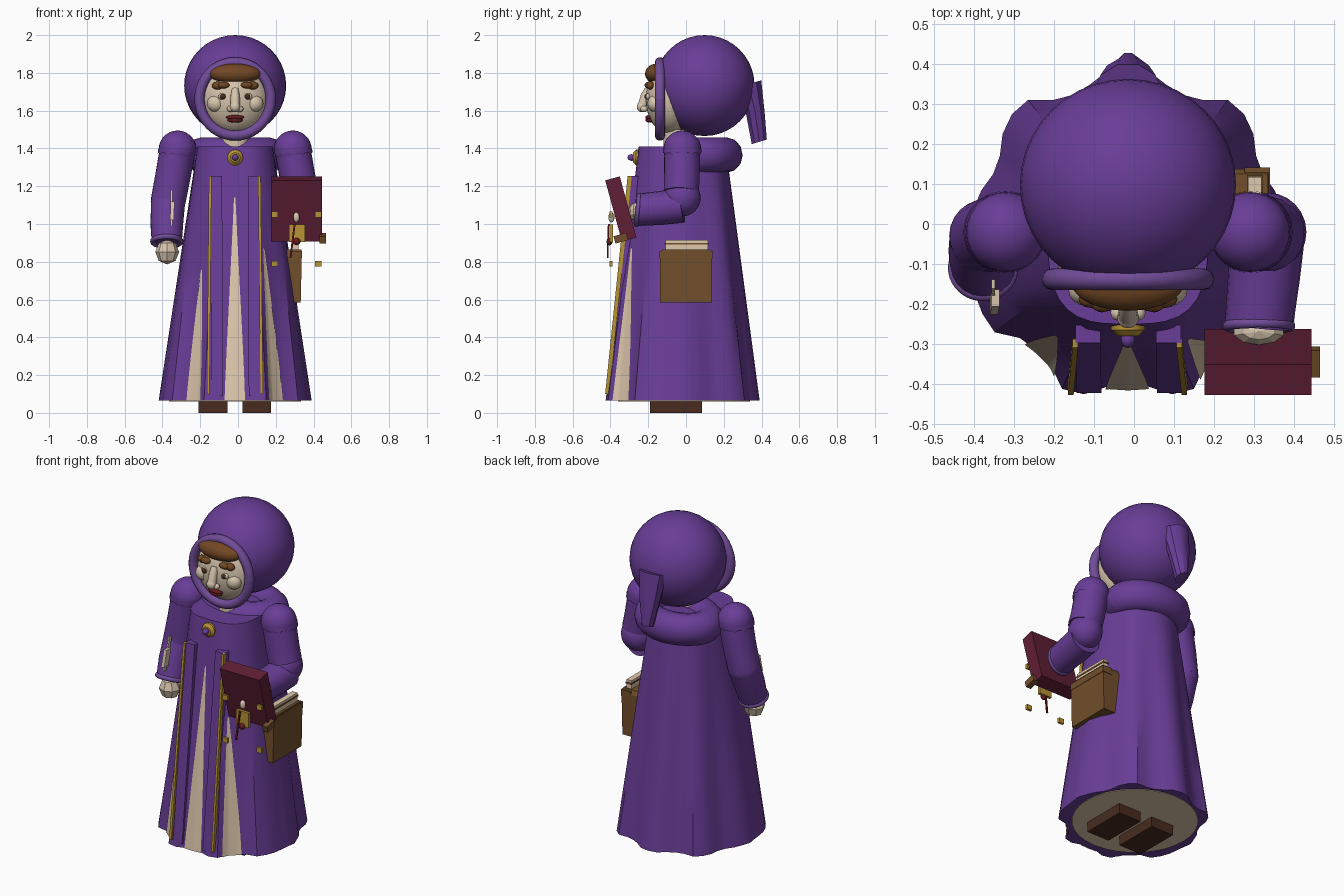
import bpy, bmesh, math
from mathutils import Vector, Euler

if "Cube" in bpy.data.objects:
    bpy.data.objects.remove(bpy.data.objects["Cube"])

CX = -0.015  # figure's centre line


def material(name, rgb):
    m = bpy.data.materials.new(name)
    m.diffuse_color = (*rgb, 1)
    m.use_nodes = True
    m.node_tree.nodes["Principled BSDF"].inputs["Base Color"].default_value = m.diffuse_color
    return m


PURPLE = material("robe purple", (0.140, 0.047, 0.310))
TRIM = material("trim purple", (0.165, 0.072, 0.315))
CREAM = material("underskirt cream", (0.74, 0.58, 0.42))
SKIN = material("pale skin", (0.68, 0.56, 0.42))
GOLD = material("gold", (0.48, 0.29, 0.035))
LEATHER = material("leather brown", (0.165, 0.078, 0.024))
HAIR = material("hair brown", (0.17, 0.063, 0.017))
BOOT = material("boot brown", (0.065, 0.024, 0.014))
BURGUNDY = material("book burgundy", (0.115, 0.013, 0.035))
RED = material("dark red", (0.13, 0.011, 0.014))


def finish(name, bm, mat, angle=35):
    bmesh.ops.recalc_face_normals(bm, faces=bm.faces)
    me = bpy.data.meshes.new(name)
    bm.to_mesh(me)
    bm.free()
    me.materials.append(mat)
    ob = bpy.data.objects.new(name, me)
    bpy.context.collection.objects.link(ob)
    if angle:
        bpy.ops.object.select_all(action='DESELECT')
        ob.select_set(True)
        bpy.context.view_layer.objects.active = ob
        bpy.ops.object.shade_smooth_by_angle(angle=math.radians(angle))
    return ob


def loft(name, rings, mat, closed=True, caps=True, angle=35):
    bm = bmesh.new()
    rows = [[bm.verts.new(p) for p in r] for r in rings]
    n = len(rows[0])
    for a, b in zip(rows, rows[1:]):
        for i in range(n if closed else n - 1):
            j = (i + 1) % n
            bm.faces.new((a[i], a[j], b[j], b[i]))
    if caps and closed:
        bm.faces.new(rows[0])
        bm.faces.new(rows[-1])
    return finish(name, bm, mat, angle)


def ball(name, loc, size, mat, seg=24, angle=60):
    bm = bmesh.new()
    bmesh.ops.create_uvsphere(bm, u_segments=seg, v_segments=max(4, seg // 2), radius=1)
    for v in bm.verts:
        v.co = Vector(a * b for a, b in zip(v.co, size)) + Vector(loc)
    return finish(name, bm, mat, angle)


def box(name, loc, dims, mat, rot=(0, 0, 0)):
    bm = bmesh.new()
    bmesh.ops.create_cube(bm, size=1)
    e = Euler(rot).to_matrix()
    for v in bm.verts:
        v.co = e @ Vector(a * b for a, b in zip(v.co, dims)) + Vector(loc)
    return finish(name, bm, mat, 0)


def ring(name, loc, rx, ry, minor, mat, rot=(0, 0, 0), squash=1.0):
    e, rings = Euler(rot).to_matrix(), []
    for i in range(41):
        t = math.tau * i / 40
        rings.append([e @ Vector(((rx + minor * math.cos(u)) * math.cos(t),
                                  (ry + minor * math.cos(u)) * math.sin(t),
                                  minor * squash * math.sin(u))) + Vector(loc)
                      for u in (math.tau * k / 12 for k in range(12))])
    return loft(name, rings, mat, caps=False, angle=70)


def tube(name, pts, radii, mat, n=20, angle=60):
    pts, rings = [Vector(p) for p in pts], []
    for i, p in enumerate(pts):
        d = pts[min(i + 1, len(pts) - 1)] - pts[max(i - 1, 0)]
        q = d.to_track_quat('Z', 'X')
        rings.append([p + q @ Vector((radii[i] * math.cos(t), radii[i] * math.sin(t), 0))
                      for t in (math.tau * k / n for k in range(n))])
    return loft(name, rings, mat, angle=angle)


def bar(name, top, bottom, w, d, mat):
    return loft(name, [[(x + sx * w / 2, y + sy * d / 2, z) for sx, sy in
                        ((-1, -1), (1, -1), (1, 1), (-1, 1))] for x, y, z in (top, bottom)], mat, angle=0)


# Robe: folded hem (radii from front to back, mirrored) blending up into a squarish chest
HEM = [.395, .395, .425, .43, .388, .378, .382, .42, .42, .415, .405, .40, .405,
       .39, .38, .365, .37, .395, .41, .41, .375, .365, .375, .40, .405]
N, STEP = 48, 7.5
Z0, Z1 = 0.065, 1.41


def column(k, z):
    k %= N
    f = math.tau * k / N
    s, c = math.sin(f), math.cos(f)
    n, b = (3.2, 0.235) if c > 0 else (2.2, 0.225)
    top = ((abs(s) / 0.2) ** n + (abs(c) / b) ** n) ** (-1 / n)
    t = (z - Z0) / (Z1 - Z0)
    r = HEM[min(k, N - k)] * (1 - t) + top * t
    return Vector((CX + r * s, -0.015 - r * c, z))


def surface(deg, z):
    k = math.floor(deg / STEP)
    return column(k, z).lerp(column(k + 1, z), deg / STEP - k)


levels = [Z0 + (Z1 - Z0) * i / 6 for i in range(7)]
loft("robe", [[column(k, z) for k in range(N)] for z in levels], PURPLE, angle=35)
loft("underskirt_base", [[(CX + r * math.cos(t), -0.01 + r * math.sin(t), z)
                          for t in (math.tau * k / 32 for k in range(32))]
                         for z, r in ((0.06, 0.35), (0.12, 0.32))], CREAM)

# Cream gores showing between the front folds
for name, lo, hi, tip, ztip in (("centre_gore", -8, 7.5, -0.5, 1.14), ("left_gore", -42, -27, -34, 0.76),
                                ("right_gore", 26, 41, 29, 0.87)):
    rows = []
    for i in range(13):
        t = i / 12
        z = Z0 + (ztip - Z0) * t
        w = t ** 1.4
        a, b = lo + (tip - 0.8 - lo) * w, hi + (tip + 0.8 - hi) * w
        row = []
        for j in range(13):
            p = surface(a + (b - a) * j / 12, z)
            row.append(p + Vector((p.x - CX, p.y, 0)).normalized() * 0.006)
        rows.append(row)
    loft(name, rows, CREAM, closed=False)

# Front bands with gold piping
for side, xt, xb, gt, gb in (("left", -.115, -.112, -.147, -.158), ("right", .086, .088, .113, .126)):
    bar(side + "_band", (xt, -.275, 1.255), (xb, -.40, .09), 0.062, 0.045, PURPLE)
    bar(side + "_piping", (gt, -.298, 1.255), (gb, -.417, .10), 0.014, 0.022, GOLD)

# Boots
for side, x in (("left", -0.1325), ("right", 0.10)):
    box(side + "_boot", (x, -0.053, 0.05), (0.152, 0.275, 0.10), BOOT)

# Hood with rim, hanging point and collar
ball("hood", (CX, 0.098, 1.733), (0.27, 0.265, 0.267), PURPLE, 40)
ring("hood_rim", (CX, -0.138, 1.662), 0.189, 0.194, 0.027, TRIM, rot=(math.pi / 2, 0, 0))
loft("hood_point", [[(CX + r * math.cos(t), y + ry * math.sin(t), z + 0.3 * ry * math.sin(t) * s)
                     for t in (math.tau * k / 10 for k in range(10))]
                    for r, y, ry, z, s in ((.085, .33, .072, 1.74, 1), (.065, .365, .053, 1.6, 0),
                                           (.03, .388, .042, 1.435, 1))], PURPLE)
ring("hood_collar", (CX, 0.085, 1.365), 0.18, 0.13, 0.085, PURPLE, squash=1.1)

# Head and face
tube("neck", [(CX, -0.045, 1.38), (CX, -0.045, 1.50)], [0.075, 0.075], SKIN)
ball("head", (CX, -0.085, 1.662), (0.178, 0.128, 0.187), SKIN, 32)
ball("fringe", (CX, -0.155, 1.795), (0.136, 0.062, 0.054), HAIR)
for s in (-1, 1):
    side = "left" if s < 0 else "right"
    ball(side + "_cheek", (CX + s * .102, -.165, 1.638), (.047, .04, .045), SKIN, 16)
    ball(side + "_eye", (CX + s * .068, -.198, 1.675), (.022, .016, .018), SKIN, 12)
    ball(side + "_pupil", (CX + s * .066, -.208, 1.675), (.015, .013, .015), BOOT, 12)
    ball(side + "_brow_inner", (CX + s * .062, -.198, 1.735), (.034, .022, .018), HAIR, 12)
    ball(side + "_brow_outer", (CX + s * .092, -.188, 1.733), (.032, .022, .022), HAIR, 12)
    ball(side + "_nostril", (CX + s * .024, -.222, 1.609), (.02, .02, .017), SKIN, 12)
tube("nose_bridge", [(CX, -.20, 1.715), (CX, -.215, 1.68), (CX, -.232, 1.62)], [.018, .024, .026], SKIN, 12)
ball("nose_tip", (CX, -.235, 1.62), (.028, .026, .028), SKIN, 14)
ball("upper_lip", (CX, -.196, 1.565), (.05, .02, .012), RED, 14)
ball("lower_lip", (CX, -.193, 1.550), (.042, .022, .014), RED, 14)

# Brooch
tube("brooch", [(CX, -.235, 1.352), (CX, -.265, 1.352), (CX, -.28, 1.352)], [.042, .042, .026], GOLD, 16, 30)
ball("brooch_gem", (CX, -.288, 1.352), (.018, .022, .018), PURPLE, 12)

# Sleeves: one hangs down, one is bent forward
for side, x in (("left", -0.32), ("right", 0.29)):
    ball(side + "_shoulder_puff", (x, -0.02, 1.395), (0.1, 0.1, 0.1), PURPLE, 28)
    tops, zig = [], []
    for k in range(48):  # scalloped lower edge of the puff
        t = math.tau * k / 48
        c = Vector((x + 0.102 * math.cos(t), -0.02 + 0.102 * math.sin(t), 0))
        tops.append(c + Vector((0, 0, 1.40)))
        zig.append(c + Vector((math.copysign(.004, x), 0, 1.365 + 0.014 * abs(math.sin(t * 6)))))
    loft(side + "_puff_hem", [tops, zig], PURPLE, caps=False)
tube("left_upper_sleeve", [(-.32, -.02, 1.39), (-.345, -.022, 1.25), (-.37, -.03, 1.12)], [.095, .094, .092], PURPLE)
ball("left_elbow", (-.37, -.03, 1.12), (.092, .092, .092), PURPLE)
tube("left_forearm", [(-.37, -.03, 1.12), (-.377, -.075, 1.0), (-.377, -.11, .905)], [.091, .087, .08], PURPLE)
ring("left_cuff", (-.377, -.11, .908), .074, .074, .014, TRIM, rot=(-0.36, 0, 0))
ball("left_hand", (-.375, -.12, .852), (.063, .06, .066), SKIN, 8, angle=0)
tube("right_upper_sleeve", [(.29, -.02, 1.39), (.315, -.022, 1.25), (.335, -.025, 1.17)], [.095, .095, .094], PURPLE)
ball("right_elbow", (.335, -.02, 1.14), (.096, .098, .1), PURPLE)
tube("right_forearm", [(.335, -.02, 1.10), (.325, -.13, 1.085), (.312, -.255, 1.075)], [.093, .09, .085], PURPLE)
ring("right_cuff", (.312, -.255, 1.075), .078, .078, .013, TRIM, rot=(math.pi / 2 - 0.1, 0, 0))
ball("right_hand", (.312, -.268, 1.065), (.068, .036, .05), SKIN, 10, angle=0)

# Quill tucked along the hanging sleeve
bar("quill_shaft", (-.352, -.150, 1.18), (-.352, -.205, 0.99), .009, .022, SKIN)
bar("quill_vane", (-.346, -.185, 1.12), (-.350, -.205, 1.02), .020, .042, SKIN)

# Book with clasp, corner studs, emblem and ribbon
TILT = math.radians(15.3)
box("book", (.31, -.345, 1.08), (.268, .08, .335), BURGUNDY, rot=(TILT, 0, 0))
box("book_clasp", (.448, -.345, .925), (.034, .07, .04), LEATHER, rot=(TILT, 0, 0))
for i, (x, z) in enumerate(((.195, 1.05), (.425, 1.05), (.195, .79), (.425, .79))):
    box("book_stud_%d" % (i + 1), (x, -.397, z), (.033, .014, .03), GOLD)
box("book_plate", (.312, -.395, .952), (.085, .018, .092), GOLD)
ball("book_emblem", (.309, -.395, 1.035), (.018, .016, .028), SKIN, 10)
ball("ribbon_seal", (.311, -.405, .907), (.02, .016, .02), RED, 12)
bar("ribbon", (.30, -.41, 1.00), (.278, -.415, .82), .010, .008, RED)

# Satchel at the hip with a book inside
loft("satchel", [[(x, y, z) for x, y in ((.22, -w), (o, -w), (o, w), (.22, w))]
                 for z, w, o in ((.585, .138, .332), (.84, .138, .338), (.865, .125, .335))], LEATHER, angle=0)
box("satchel_flap", (.308, 0, .838), (.064, .282, .04), LEATHER)
box("satchel_pages", (.302, .005, .885), (.034, .225, .06), CREAM)
box("satchel_book_edge", (.302, .005, .896), (.040, .235, .009), LEATHER)
